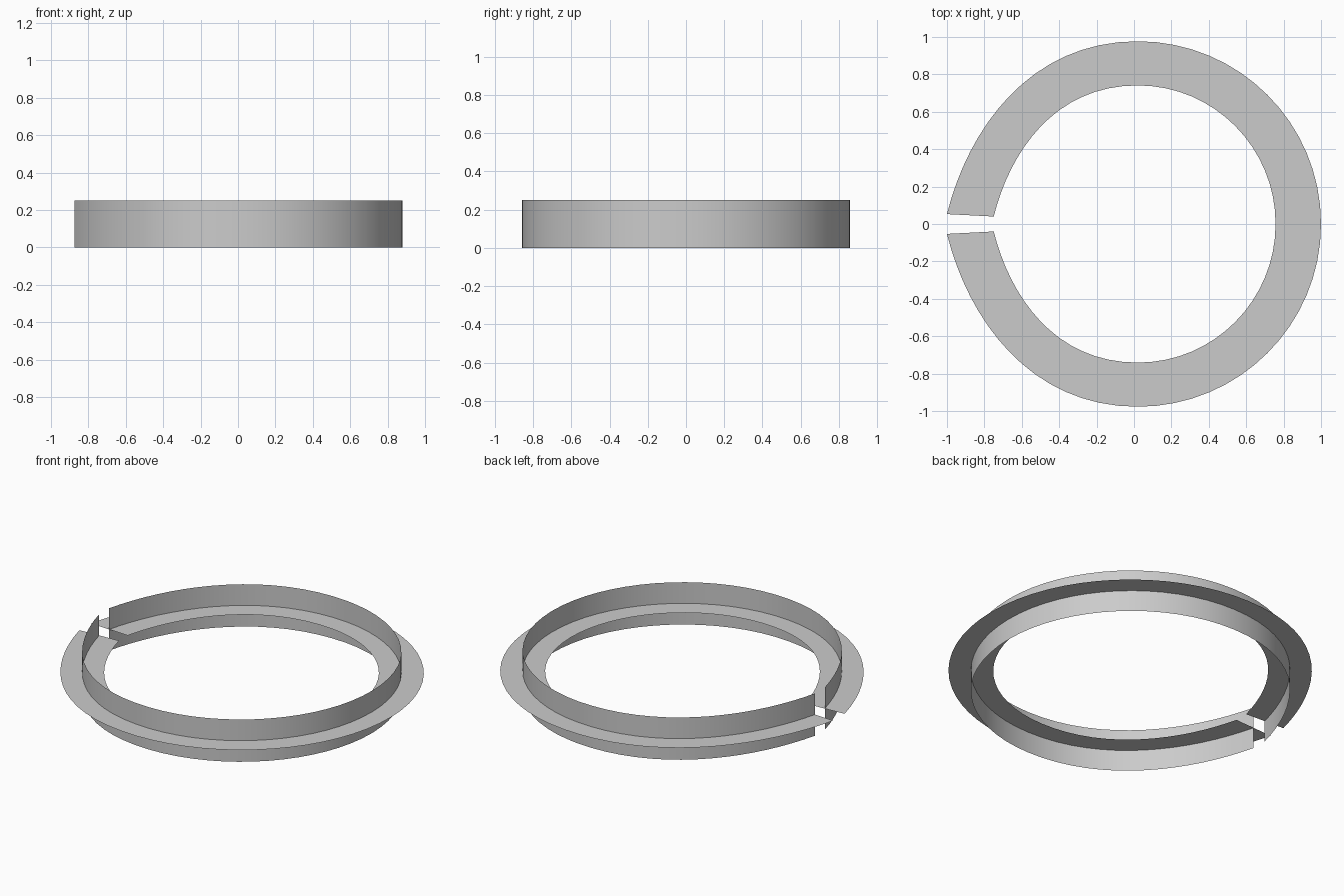
import bpy
from mathutils import Vector
from mathutils.geometry import interpolate_bezier

if "Cube" in bpy.data.objects:
    bpy.data.objects.remove(bpy.data.objects["Cube"])

STEPS = 16
H = 0.25


def split_ring(right, top, h1, h2, end):
    """Open ring outline: half drawn with two bezier arcs, then mirrored in y."""
    cx, k = 0.02, 0.5523
    a = interpolate_bezier(Vector((right, 0)), Vector((right, top * k)),
                           Vector((cx + (right - cx) * k, top)), Vector((cx, top)), STEPS + 1)
    b = interpolate_bezier(Vector((cx, top)), Vector((h1, top)),
                           Vector(h2), Vector(end), STEPS + 1)
    half = [(p[0], p[1]) for p in list(a) + list(b)[1:]]
    return [(x, -y) for x, y in reversed(half[1:])] + half


def strip(name, edge_a, edge_b):
    """Thin ribbon spanning two matching edges."""
    n = len(edge_a)
    faces = [(i, i + 1, n + i + 1, n + i) for i in range(n - 1)]
    mesh = bpy.data.meshes.new(name)
    mesh.from_pydata(edge_a + edge_b, [], faces)
    mesh.shade_smooth()
    obj = bpy.data.objects.new(name, mesh)
    bpy.context.collection.objects.link(obj)
    return obj


outer = split_ring(1.0, 0.977, -0.56, (-0.888, 0.505), (-1.0, 0.053))
inner = split_ring(0.757, 0.741, -0.43, (-0.665, 0.38), (-0.75, 0.040))
middle = [((a[0] + b[0]) / 2, (a[1] + b[1]) / 2) for a, b in zip(outer, inner)]

# Flat horizontal ribbon at mid height
strip("flat_ring", [(x, y, H / 2) for x, y in inner], [(x, y, H / 2) for x, y in outer][:])

# Upright ribbon crossing it along the centre line
strip("upright_ring", [(x, y, 0) for x, y in middle], [(x, y, H) for x, y in middle])

# Face normals: flat ring upward, upright ring outward
for name, axis in (("flat_ring", "up"), ("upright_ring", "out")):
    mesh = bpy.data.objects[name].data
    p = mesh.polygons[len(mesh.polygons) // 2]
    ref = Vector((0, 0, 1)) if axis == "up" else Vector((p.center.x, p.center.y, 0))
    if p.normal.dot(ref) < 0:
        mesh.flip_normals()
